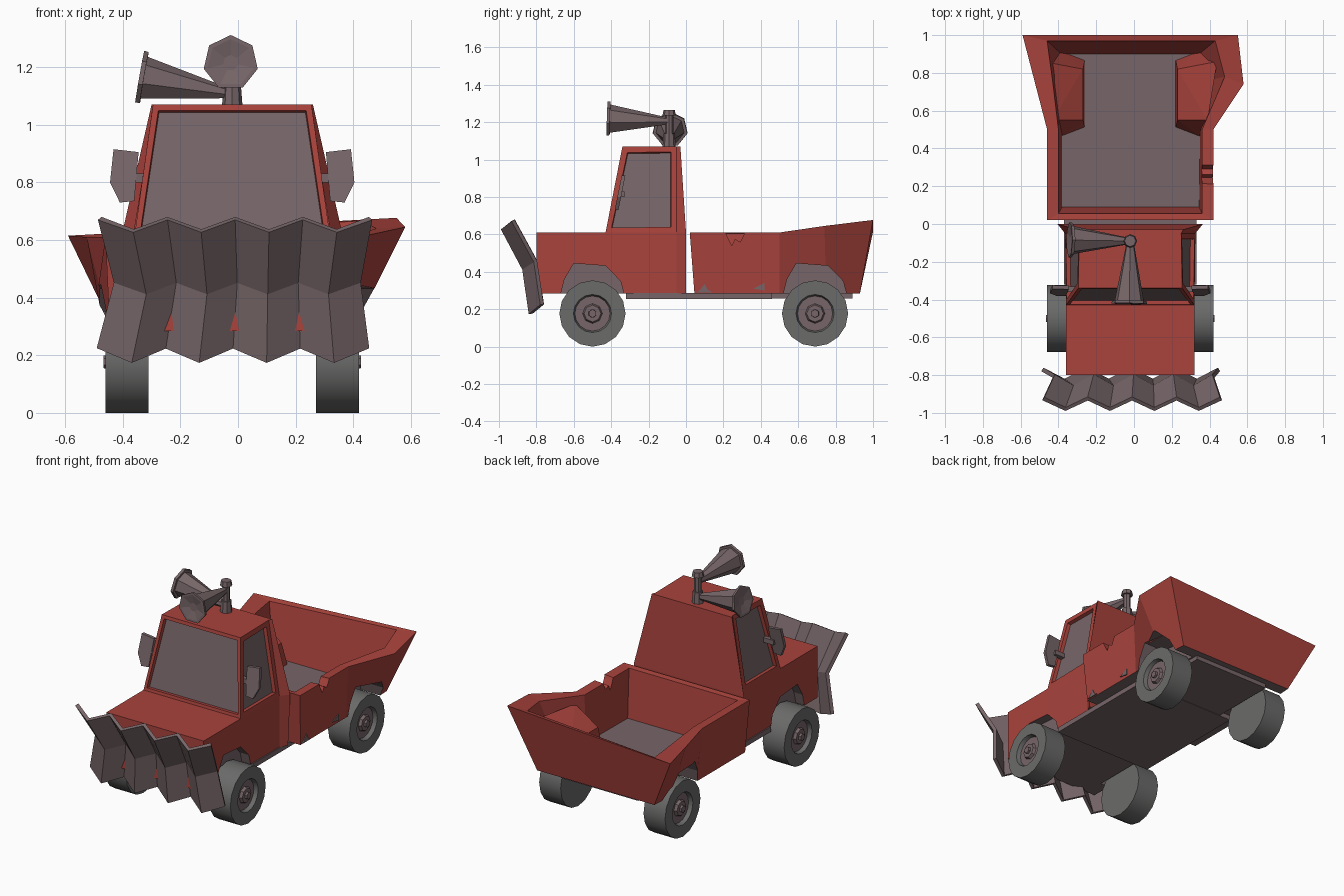
import bpy, bmesh, math
from mathutils import Vector, Matrix

if "Cube" in bpy.data.objects:
    bpy.data.objects.remove(bpy.data.objects["Cube"])

CX = -0.02  # body centre line


def material(name, rgb):
    m = bpy.data.materials.new(name)
    m.diffuse_color = (*rgb, 1)
    m.use_nodes = True
    m.node_tree.nodes["Principled BSDF"].inputs["Base Color"].default_value = m.diffuse_color
    return m


MATS = [material("red_paint", (0.40, 0.056, 0.046)),
        material("brown_grey_metal", (0.185, 0.133, 0.140)),
        material("tyre_grey", (0.145, 0.145, 0.143))]
RED, METAL, TYRE = 0, 1, 2


def finish(bm, name, mat=None, normals=True):
    if normals:
        bmesh.ops.recalc_face_normals(bm, faces=bm.faces)
    if mat is not None:
        for f in bm.faces:
            f.material_index = mat
    me = bpy.data.meshes.new(name)
    bm.to_mesh(me)
    bm.free()
    for m in MATS:
        me.materials.append(m)
    ob = bpy.data.objects.new(name, me)
    bpy.context.collection.objects.link(ob)
    return ob


def prism(name, profile, x0, x1, mat):
    """Extrude a (y, z) outline along x."""
    bm = bmesh.new()
    a = [bm.verts.new((x0, y, z)) for y, z in profile]
    b = [bm.verts.new((x1, y, z)) for y, z in profile]
    bm.faces.new(a)
    bm.faces.new(b)
    for i in range(len(a)):
        j = (i + 1) % len(a)
        bm.faces.new((a[i], a[j], b[j], b[i]))
    return finish(bm, name, mat)


def hull(name, pts, mat):
    bm = bmesh.new()
    vs = [bm.verts.new(p) for p in pts]
    bmesh.ops.convex_hull(bm, input=vs)
    return finish(bm, name, mat)


def boolean(ob, others, op):
    for o in others:
        m = ob.modifiers.new("bool", 'BOOLEAN')
        m.operation, m.solver, m.object = op, 'EXACT', o
    dg = bpy.context.evaluated_depsgraph_get()
    dg.update()
    me = bpy.data.meshes.new_from_object(ob.evaluated_get(dg))
    ob.modifiers.clear()
    ob.data = me
    for o in others:
        bpy.data.objects.remove(o)


def cone(name, p, q, r0, r1, n, mat, hollow=None):
    """Tapered tube from p to q; hollow = (rim width, depth, metal colour) for the end face."""
    p, q = Vector(p), Vector(q)
    d = q - p
    rot = d.to_track_quat('Z', 'Y').to_matrix().to_4x4()
    bm = bmesh.new()
    bmesh.ops.create_cone(bm, cap_ends=True, segments=n, radius1=r0, radius2=r1,
                          depth=d.length, matrix=Matrix.Translation((p + q) / 2) @ rot)
    bmesh.ops.recalc_face_normals(bm, faces=bm.faces)
    for f in bm.faces:
        f.material_index = mat
    if hollow:
        cap = max(bm.faces, key=lambda f: f.calc_center_median().dot(d))
        bmesh.ops.inset_individual(bm, faces=[cap], thickness=hollow[0], depth=0)
        bmesh.ops.inset_individual(bm, faces=[cap], thickness=hollow[1], depth=-hollow[2])
        cap.material_index = METAL
    return finish(bm, name, normals=False)


# Cab and hood: side points (y, z, half width)
P = [(-.80, .285, .34), (-.80, .61, .34), (-.43, .61, .34), (-.34, 1.07, .275),
     (-.05, 1.07, .27), (-.05, .61, .345), (-.05, .285, .345), (-.43, .285, .34),
     (-.03, 1.07, .28), (0, .61, .385), (0, .285, .37)]
bm = bmesh.new()
sides = [[bm.verts.new((CX + s * h, y, z)) for y, z, h in P] for s in (-1, 1)]
windows = []
for v in sides:
    for poly in ((0, 1, 2, 7), (7, 2, 5, 6), (2, 3, 4, 5), (6, 5, 9, 10), (5, 4, 8, 9)):
        f = bm.faces.new([v[i] for i in poly])
        if poly[1] == 3:
            windows.append((f, .042))
loop = [0, 1, 2, 3, 4, 8, 9, 10, 6, 7]
for i, a in enumerate(loop):
    b = loop[(i + 1) % len(loop)]
    f = bm.faces.new((sides[0][a], sides[0][b], sides[1][b], sides[1][a]))
    if a == 2:
        windows.append((f, .028))
    if a in (10, 6, 7):
        f.material_index = METAL
bmesh.ops.recalc_face_normals(bm, faces=bm.faces)
for f, t in windows:
    bmesh.ops.inset_individual(bm, faces=[f], thickness=t, depth=0)
    bmesh.ops.inset_individual(bm, faces=[f], thickness=.004, depth=-.022)
    f.material_index = METAL
cab = finish(bm, "cab", normals=False)

# Flared cargo bed: four loops bridged from underside over the rim to the floor
loops = [
    [(-.445, .045, .285), (-.445, .5, .285), (-.44, .75, .285), (-.43, .93, .285),
     (.39, .93, .285), (.40, .75, .285), (.405, .5, .285), (.405, .045, .285)],
    [(-.46, .02, .61), (-.46, .5, .61), (-.525, .75, .61), (-.59, 1, .615),
     (.55, 1, .677), (.58, .74, .645), (.42, .5, .61), (.42, .02, .61)],
    [(-.40, .055, .605), (-.40, .5, .605), (-.43, .75, .605), (-.46, .97, .61),
     (.43, .97, .667), (.48, .78, .64), (.36, .5, .605), (.36, .055, .605)],
    [(-.38, .09, .305), (-.38, .5, .305), (-.385, .75, .305), (-.385, .9, .305),
     (.345, .9, .305), (.35, .75, .305), (.35, .5, .305), (.345, .09, .305)]]
bm = bmesh.new()
rings = [[bm.verts.new(p) for p in l] for l in loops]
for a, b in zip(rings, rings[1:]):
    for i in range(8):
        j = (i + 1) % 8
        bm.faces.new((a[i], a[j], b[j], b[i]))
for r in (rings[0], rings[3]):
    bm.faces.new(r).material_index = METAL
bed = finish(bm, "cargo_bed")

# Inner wheel housings joined to the bed
housing = [(.24, .51, .29), (.24, .87, .29), (.25, .55, .455), (.25, .82, .455),
           (.37, .46, .29), (.37, .92, .29), (.41, .55, .56), (.46, .86, .57)]
boolean(bed, [hull("wheel_housing", [(CX + s * x, y, z) for x, y, z in housing], RED)
              for s in (-1, 1)], 'UNION')

# Wheel arch cuts and torn notch in the bed wall
arch = [(-.19, .2), (-.15, .36), (-.10, .445), (.07, .432), (.15, .35), (.19, .2)]


def arch_cutters(yc):
    prof = [(yc + y, z) for y, z in arch]
    return [prism("arch_cutter", prof, CX + s * .28, CX + s * .7, METAL) for s in (-1, 1)]


boolean(cab, arch_cutters(-.5), 'DIFFERENCE')
notch = [(.2, .64), (.22, .59), (.245, .54), (.262, .575), (.29, .56), (.31, .6), (.32, .64)]
boolean(bed, arch_cutters(.69) + [prism("notch_cutter", notch, .32, .47, RED)], 'DIFFERENCE')

# Bare metal patches low on the bed side
prism("bare_patch_front", [(.06, .29), (.08, .31), (.10, .335), (.115, .305), (.14, .29)], .38, .412, METAL)
prism("bare_patch_rear", [(.36, .31), (.39, .325), (.42, .34), (.42, .3)], .38, .412, METAL)

# Chassis plates
prism("chassis_front", [(-.32, .255), (.46, .255), (.46, .287), (-.32, .287)], CX - .35, CX + .35, METAL)
prism("chassis_rear", [(.46, .258), (.89, .258), (.89, .287), (.46, .287)], CX - .27, CX + .27, METAL)

# Wheels
for tag, yc in (("front", -.5), ("rear", .69)):
    for side, s in (("left", -1), ("right", 1)):
        def at(h):
            return (CX + s * h, yc, .177)
        tyre = cone(f"{tag}_{side}_wheel", at(.29), at(.44), .177, .177, 16, TYRE, (.075, .008, .025))
        bpy.ops.object.select_all(action='DESELECT')
        tyre.select_set(True)
        bpy.context.view_layer.objects.active = tyre
        bpy.ops.object.shade_smooth_by_angle(angle=math.radians(30))
        cone(f"{tag}_{side}_hub", at(.40), at(.432), .06, .045, 8, METAL)
        cone(f"{tag}_{side}_hub_cap", at(.42), at(.446), .024, .022, 6, METAL)

# Corrugated plough sheet: rows (z high, z low, y back, y front, x start, x end)
bm = bmesh.new()
rows = [(.675, .632, -.925, -.98, -.48, .46), (.455, .415, -.805, -.865, -.425, .42),
        (.225, .175, -.77, -.83, -.485, .45)]
grid = []
for zh, zl, yb, yf, xa, xb in rows:
    grid.append([bm.verts.new((xa + (xb - xa) * i / 8, yf if i % 2 else yb, zl if i % 2 else zh))
                 for i in range(9)])
for a, b in zip(grid, grid[1:]):
    for i in range(8):
        bm.faces.new((a[i], a[i + 1], b[i + 1], b[i]))
plough = finish(bm, "corrugated_plough", METAL)
mod = plough.modifiers.new("thickness", 'SOLIDIFY')
mod.thickness, mod.offset = .022, 0

# Wing mirrors: tilted six-sided plates on short brackets
outline = [(.325, .905), (.412, .915), (.424, .80), (.39, .73), (.34, .735), (.335, .80)]
for side, s in (("left", -1), ("right", 1)):
    pts = [(CX + s * x, -.375 + (z - .73) * .2 + t, z) for x, z in outline for t in (-.006, .014)]
    hull(f"{side}_mirror", pts, METAL)
    prism(f"{side}_mirror_bracket", [(-.36, .80), (-.33, .80), (-.33, .83), (-.36, .83)],
          CX + s * .29, CX + s * .36, METAL)

# Loudspeaker post and two horns on the roof
cone("horn_post_base", (CX, -.09, 1.06), (CX, -.09, 1.14), .036, .03, 8, METAL)
cone("horn_post", (CX, -.09, 1.13), (CX, -.09, 1.25), .022, .022, 8, METAL)
cone("horn_post_cap", (CX, -.09, 1.235), (CX, -.09, 1.265), .036, .03, 8, METAL)
for tag, p, q, r in (("side", (-.03, -.09, 1.108), (-.33, -.085, 1.16), .078),
                     ("front", (CX, -.09, 1.205), (-.025, -.41, 1.215), .08)):
    d = (Vector(q) - Vector(p)).normalized()
    cone(f"{tag}_horn", p, q, .018, r, 7, METAL)
    cone(f"{tag}_horn_mouth", Vector(q) - d * .004, Vector(q) + d * .012, .094, .096, 7, METAL,
         (.014, .055, .012))
